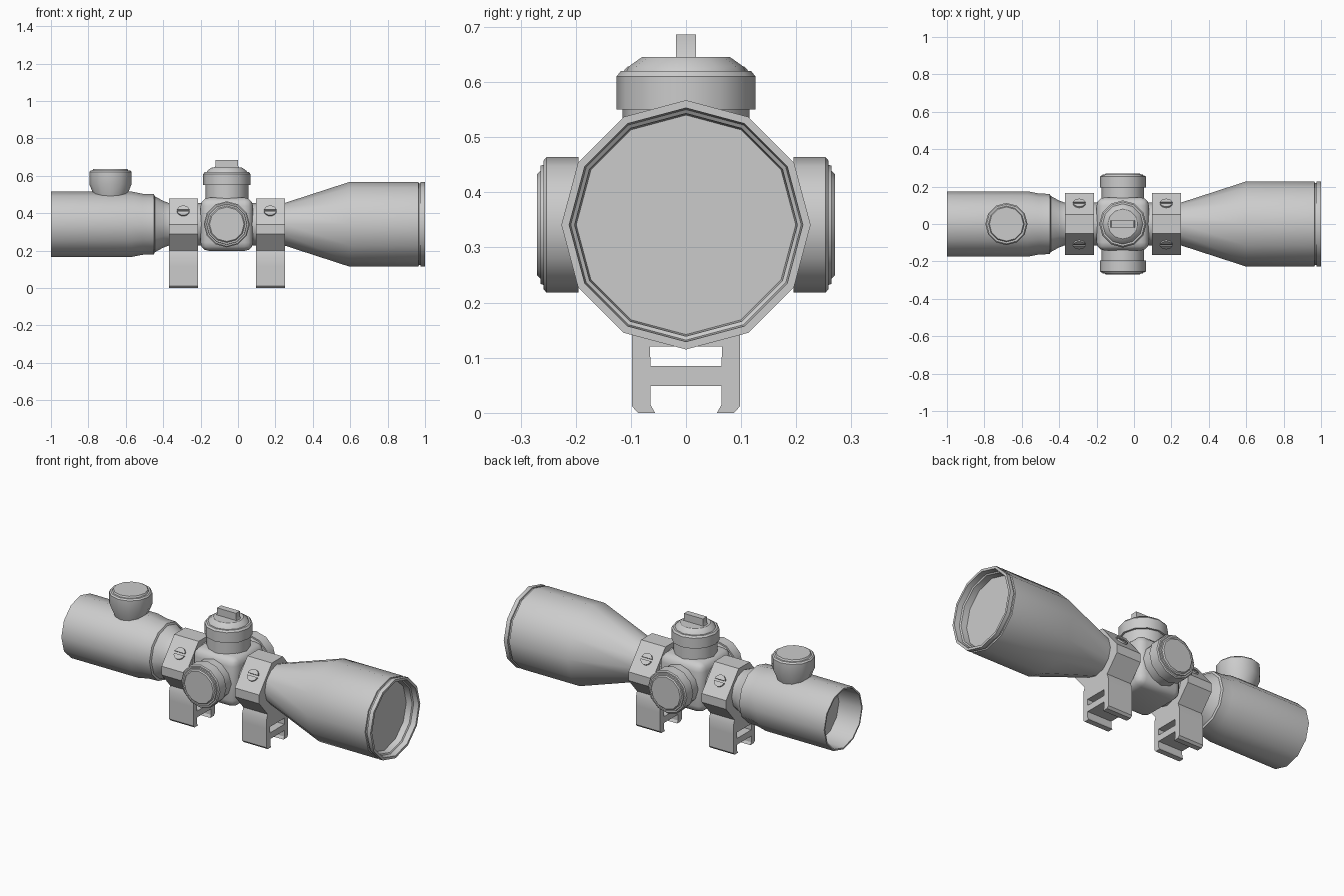
import bpy, bmesh, math
from mathutils import Matrix, Vector

if "Cube" in bpy.data.objects:
    bpy.data.objects.remove(bpy.data.objects["Cube"])

CZ = 0.341          # height of the optical axis
TX = -0.06          # x of the adjustment turrets


def finish(name, bm, angle=35):
    """Turn a bmesh into an object, smooth except on sharp edges."""
    bmesh.ops.remove_doubles(bm, verts=bm.verts, dist=1e-5)
    bmesh.ops.recalc_face_normals(bm, faces=bm.faces)
    for f in bm.faces:
        f.smooth = True
    for e in bm.edges:
        e.smooth = e.calc_face_angle(3.2) < math.radians(angle)
    me = bpy.data.meshes.new(name)
    bm.to_mesh(me)
    bm.free()
    ob = bpy.data.objects.new(name, me)
    bpy.context.collection.objects.link(ob)
    return ob


def lathe(name, profile, direction, origin, sides=12):
    """Revolve (distance, radius) points about a direction; ends are capped."""
    bm = bmesh.new()
    rot = Vector((0, 0, 1)).rotation_difference(Vector(direction)).to_matrix()
    o = Vector(origin)
    rings = []
    for d, r in profile:
        rings.append([bm.verts.new(o + rot @ Vector((
            r * math.cos(2 * math.pi * i / sides),
            r * math.sin(2 * math.pi * i / sides), d))) for i in range(sides)])
    for a, b in zip(rings, rings[1:]):
        for i in range(sides):
            j = (i + 1) % sides
            bm.faces.new((a[i], a[j], b[j], b[i]))
    bm.faces.new(rings[0])
    bm.faces.new(rings[-1])
    return finish(name, bm)


def prism(bm, outline, depth, matrix):
    """Extrude a 2D outline along local z from 0 to depth."""
    lo = [bm.verts.new(matrix @ Vector((u, v, 0))) for u, v in outline]
    hi = [bm.verts.new(matrix @ Vector((u, v, depth))) for u, v in outline]
    n = len(outline)
    bm.faces.new(lo)
    bm.faces.new(hi)
    for i in range(n):
        j = (i + 1) % n
        bm.faces.new((lo[i], lo[j], hi[j], hi[i]))


# Main tube: recessed eyepiece lens, tube, flared objective, recessed lens
lathe("scope_tube", [
    (-0.86, 0.160), (-1.0, 0.166), (-1.0, 0.175), (-0.57, 0.175),
    (-0.51, 0.163), (-0.45, 0.161), (-0.445, 0.150), (-0.40, 0.125),
    (-0.37, 0.114), (0.25, 0.114), (0.595, 0.226), (0.965, 0.226),
    (0.967, 0.219), (0.975, 0.219), (0.977, 0.226), (1.0, 0.226),
    (1.0, 0.212), (0.97, 0.209), (0.965, 0.202), (0.93, 0.199)],
    (1, 0, 0), (0, 0, CZ))

# Central housing with rounded edges
bm = bmesh.new()
bmesh.ops.create_cube(bm, size=1, matrix=Matrix.Translation((TX, 0, CZ))
                      @ Matrix.Diagonal((0.28, 0.285, 0.285, 1)))
bmesh.ops.bevel(bm, geom=bm.edges[:], offset=0.045, segments=3,
                profile=0.5, affect='EDGES')
finish("turret_housing", bm)

# Side turrets
for s, label in ((-1, "front"), (1, "back")):
    lathe(label + "_turret", [
        (0.10, 0.114), (0.195, 0.114), (0.195, 0.123), (0.253, 0.123),
        (0.258, 0.117), (0.258, 0.109), (0.264, 0.107), (0.264, 0.098),
        (0.270, 0.092)], (0, s, 0), (TX, 0, CZ))

# Top turret and its grip bar
lathe("top_turret", [
    (0.40, 0.115), (0.55, 0.115), (0.55, 0.126), (0.610, 0.126),
    (0.620, 0.118), (0.620, 0.108), (0.628, 0.104), (0.645, 0.080)],
    (0, 0, 1), (TX, 0, 0))
bm = bmesh.new()
prism(bm, [(-0.07, 0.635), (0.07, 0.635), (0.06, 0.655), (0.06, 0.686),
           (-0.06, 0.686), (-0.06, 0.655)], 0.036,
      Matrix.Translation((TX, 0.018, 0)) @ Matrix.Rotation(math.pi / 2, 4, 'X'))
finish("turret_grip", bm)

# Illumination dial on the eyepiece
lathe("eyepiece_dial", [
    (0.46, 0.082), (0.50, 0.090), (0.555, 0.113), (0.62, 0.113),
    (0.628, 0.106), (0.628, 0.096), (0.637, 0.091)], (0, 0, 1), (-0.682, 0, 0))

# Mounting rings with rail clamps and slotted screws
half = [(0.065, 0.12), (0.098, 0.12), (0.098, 0.17), (0.088, 0.2),
        (0.165, 0.29), (0.165, 0.34), (0.05, 0.48)]
body = half + [(-y, z) for y, z in reversed(half)]
leg = [(0.065, 0.12), (0.098, 0.12), (0.098, 0.012), (0.087, 0),
       (0.056, 0), (0.064, 0.014)]
bar = [(-0.066, 0.049), (0.066, 0.049), (0.066, 0.085), (-0.066, 0.085)]
half_disc = [(0.033 * math.cos(a), 0.033 * math.sin(a))
             for a in (math.radians(10 + 20 * k) for k in range(9))]
YZ = Matrix(((0, 0, 1, 0), (1, 0, 0, 0), (0, 1, 0, 0), (0, 0, 0, 1)))

for x0, label in ((-0.37, "rear"), (0.095, "fore")):
    bm = bmesh.new()
    m = Matrix.Translation((x0, 0, 0)) @ YZ
    for outline in (body, leg, [(-y, z) for y, z in leg], bar):
        prism(bm, outline, 0.155, m)
    finish(label + "_mount_ring", bm, 20)
    for s, side in ((-1, "front"), (1, "back")):
        bm = bmesh.new()
        n = Vector((0, s * 0.14, 0.115)).normalized()
        u = Vector((1, 0, 0))
        v = n.cross(u)
        c = Vector((x0 + 0.0775, s * 0.1075, 0.41)) - n * 0.005
        m = Matrix.Translation(c) @ Matrix((u, v, n)).transposed().to_4x4()
        for k in (1, -1):
            prism(bm, [(k * a, k * b) for a, b in half_disc], 0.014, m)
        finish(label + "_" + side + "_screw", bm)
